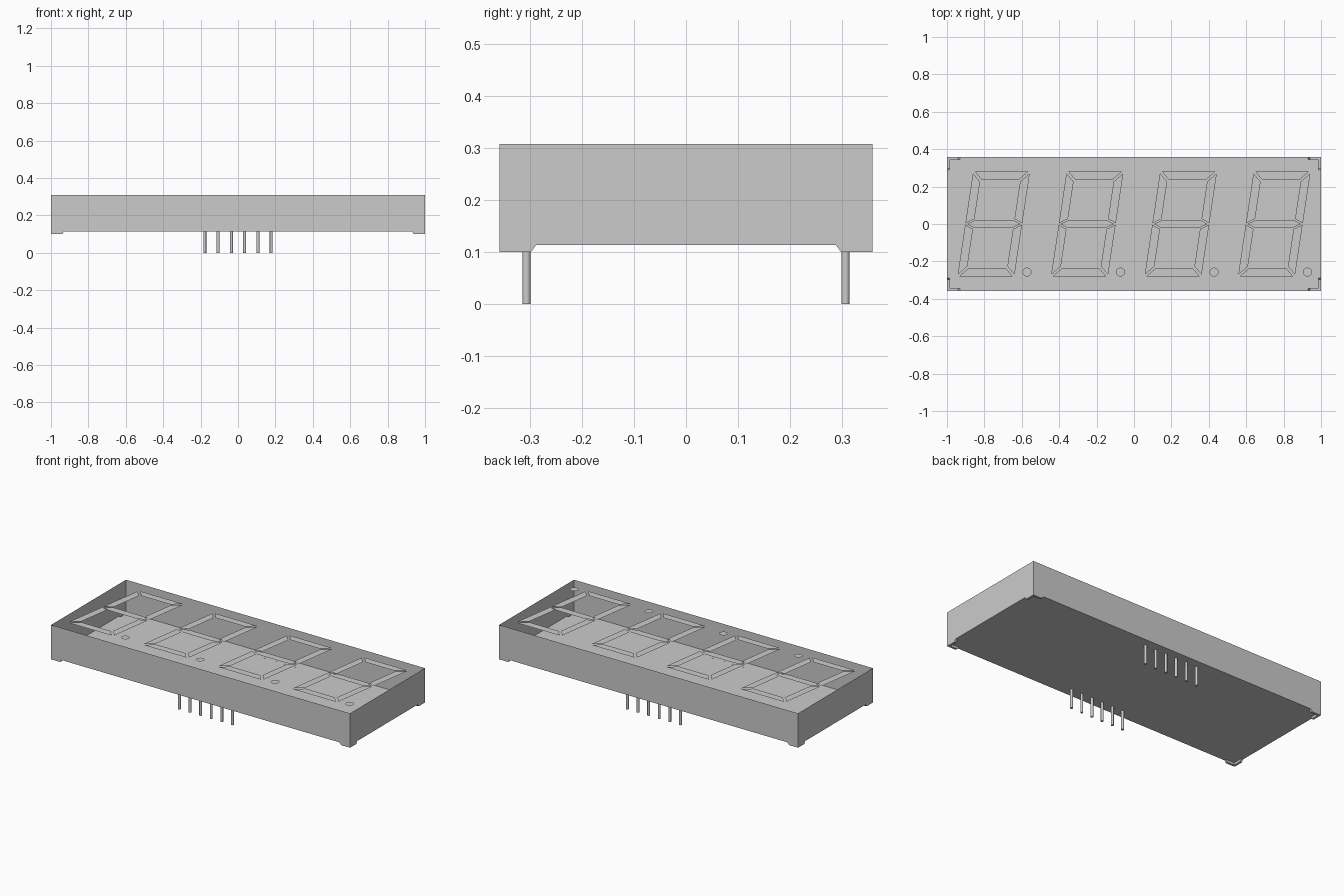
import bpy, bmesh
from mathutils import Vector

cube = bpy.data.objects.get("Cube")
if cube:
    bpy.data.objects.remove(cube)

GREY = (0.6, 0.6, 0.6, 1)
grey = bpy.data.materials.new("light_grey")
grey.use_nodes = True
grey.diffuse_color = GREY
grey.node_tree.nodes["Principled BSDF"].inputs["Base Color"].default_value = GREY

X, Y = 1.0, 0.358                       # half length and half depth
BASE, FLOOR, TOP = 0.1, 0.114, 0.308    # foot, floor and rim heights
ARM, RUN, RIB = 0.06, 0.01, 0.013       # foot arm length, end slope, width


def make_object(name, bm):
    bmesh.ops.remove_doubles(bm, verts=bm.verts, dist=0.0001)
    mesh = bpy.data.meshes.new(name)
    bm.to_mesh(mesh)
    bm.free()
    mesh.materials.append(grey)
    ob = bpy.data.objects.new(name, mesh)
    bpy.context.collection.objects.link(ob)
    return ob


def face(bm, points, flip=False):
    pts = list(points)
    if flip:
        pts.reverse()
    return bm.faces.new([bm.verts.new(p) for p in pts])


# Housing walls: open at the top, bottom edge raised between the feet
bm = bmesh.new()


def wall_profile(half):
    return [(-half, TOP), (-half, BASE), (-half + ARM, BASE),
            (-half + ARM + RUN, FLOOR), (half - ARM - RUN, FLOOR),
            (half - ARM, BASE), (half, BASE), (half, TOP)]


for s in (-1, 1):
    face(bm, [(u, s * Y, z) for u, z in wall_profile(X)], s > 0)
    face(bm, [(s * X, u, z) for u, z in wall_profile(Y)], s < 0)
make_object("housing_walls", bm)

# Floor with an L-shaped opening over each hollow foot
bm = bmesh.new()
END = ARM + RUN
notch = [(0, END), (RIB, END), (RIB, RIB), (END, RIB), (END, 0)]
outline = []
for sx, sy in ((1, 1), (-1, 1), (-1, -1), (1, -1)):
    corner = [(sx * (X - a), sy * (Y - b), FLOOR) for a, b in notch]
    outline += corner if sx * sy > 0 else corner[::-1]
face(bm, outline, True)
bmesh.ops.triangulate(bm, faces=bm.faces[:])
make_object("housing_floor", bm)

# Corner feet: L-shaped troughs with sloping ends
bm = bmesh.new()
foot_faces = [
    [(0, 0, BASE), (ARM, 0, BASE), (ARM, RIB, BASE), (RIB, RIB, BASE)],
    [(0, 0, BASE), (RIB, RIB, BASE), (RIB, ARM, BASE), (0, ARM, BASE)],
    [(ARM, 0, BASE), (END, 0, FLOOR), (END, RIB, FLOOR), (ARM, RIB, BASE)],
    [(0, ARM, BASE), (RIB, ARM, BASE), (RIB, END, FLOOR), (0, END, FLOOR)],
    [(RIB, RIB, BASE), (ARM, RIB, BASE), (END, RIB, FLOOR), (RIB, RIB, FLOOR)],
    [(RIB, RIB, BASE), (RIB, RIB, FLOOR), (RIB, END, FLOOR), (RIB, ARM, BASE)],
]
for sx in (-1, 1):
    for sy in (-1, 1):
        for pts in foot_faces:
            face(bm, [(sx * (X - a), sy * (Y - b), z) for a, b, z in pts],
                 sx * sy > 0)
make_object("corner_feet", bm)

# Digit segments: thin flat sheets level with the rim
W, H, T, GAP, SLANT = 0.152, 0.28, 0.045, 0.009, 0.15
bar = [(-W + GAP, H), (-W + GAP + T, H - T), (W - GAP - T, H - T), (W - GAP, H)]
side = [(W, H - GAP), (W - T, H - GAP - T), (W - T, T / 2 + GAP / 2), (W, GAP / 2)]
middle = [(-W + GAP, 0), (-W + GAP + T, -T / 2), (W - GAP - T, -T / 2),
          (W - GAP, 0), (W - GAP - T, T / 2), (-W + GAP + T, T / 2)]


def mirrored(shape, sx, sy):
    return [(sx * x, sy * y) for x, y in shape]


segments = [middle, bar, mirrored(bar, 1, -1)]
segments += [mirrored(side, sx, sy) for sx in (-1, 1) for sy in (-1, 1)]
for i in range(4):
    cx = -0.75 + 0.5 * i
    bm = bmesh.new()
    for shape in segments:
        f = face(bm, [(cx + x + SLANT * y, y, TOP) for x, y in shape])
        f.normal_update()
        if f.normal.z < 0:
            f.normal_flip()
    make_object(f"digit_{i + 1}", bm)

    # Decimal point
    bm = bmesh.new()
    bmesh.ops.create_circle(bm, cap_ends=True, segments=32, radius=0.024)
    bmesh.ops.translate(bm, verts=bm.verts, vec=Vector((cx + 0.178, -0.257, TOP)))
    make_object(f"decimal_point_{i + 1}", bm)

# Two rows of round pins
bm = bmesh.new()
LENGTH = FLOOR + 0.0005
for sy in (-1, 1):
    for i in range(6):
        pin = bmesh.ops.create_cone(bm, cap_ends=True, segments=20, radius1=0.0078,
                                    radius2=0.0078, depth=LENGTH)
        bmesh.ops.translate(bm, verts=pin["verts"],
                            vec=((i - 2.5) * 0.071, sy * 0.3065, LENGTH / 2))
pins = make_object("pins", bm)
bpy.ops.object.select_all(action='DESELECT')
pins.select_set(True)
bpy.context.view_layer.objects.active = pins
bpy.ops.object.shade_smooth_by_angle()
